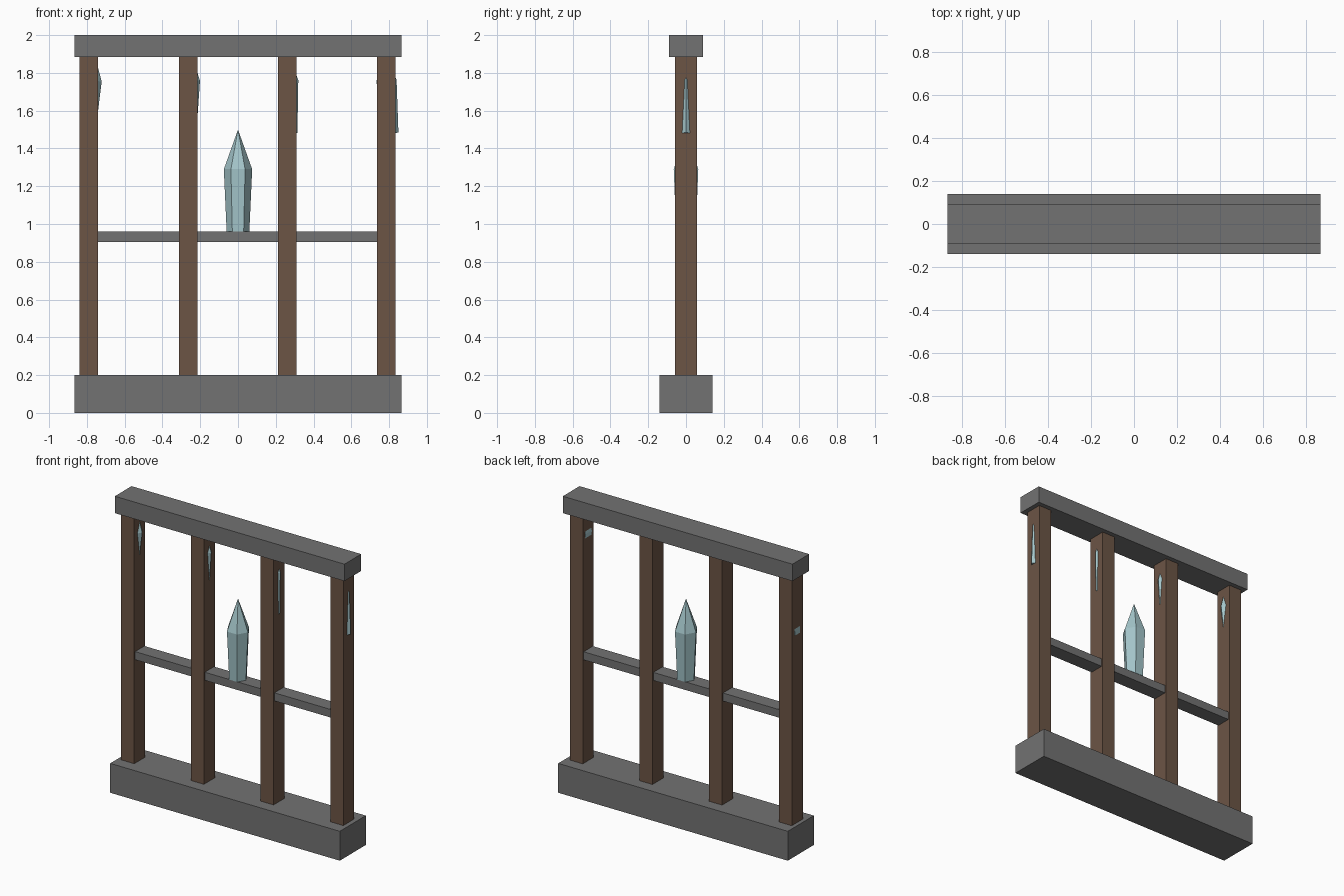
import bpy
import bmesh
import math
from mathutils import Matrix

if "Cube" in bpy.data.objects:
    bpy.data.objects.remove(bpy.data.objects["Cube"])


def material(name, rgb):
    m = bpy.data.materials.new(name)
    m.diffuse_color = (*rgb, 1.0)
    m.use_nodes = True
    m.node_tree.nodes["Principled BSDF"].inputs["Base Color"].default_value = m.diffuse_color
    return m


STONE = material("grey stone", (0.17, 0.17, 0.17))
WOOD = material("brown wood", (0.15, 0.09, 0.06))
CRYSTAL = material("pale blue crystal", (0.37, 0.56, 0.59))


def finish(name, bm, mat):
    bmesh.ops.recalc_face_normals(bm, faces=bm.faces)
    mesh = bpy.data.meshes.new(name)
    bm.to_mesh(mesh)
    bm.free()
    mesh.materials.append(mat)
    ob = bpy.data.objects.new(name, mesh)
    bpy.context.collection.objects.link(ob)
    return ob


def box(name, x, width, depth, z0, z1, mat):
    bm = bmesh.new()
    fit = Matrix.Translation((x, 0, (z0 + z1) / 2)) @ Matrix.Diagonal((width, depth, z1 - z0, 1))
    bmesh.ops.create_cube(bm, size=1, matrix=fit)
    finish(name, bm, mat)


def crystal(name, x, z, sides, r_base, r_wide, h_wide, h_tip, lean=0.0):
    """Faceted prism that widens upward and ends in a point."""
    bm = bmesh.new()
    rings = []
    for r, h in ((r_base, 0), (r_wide, h_wide)):
        rings.append([bm.verts.new((r * math.cos(a), r * math.sin(a), h))
                      for a in (math.tau * i / sides for i in range(sides))])
    tip = bm.verts.new((0, 0, h_tip))
    low, high = rings
    bm.faces.new(low[::-1])
    for i in range(sides):
        j = (i + 1) % sides
        bm.faces.new((low[i], low[j], high[j], high[i]))
        bm.faces.new((high[i], high[j], tip))
    ob = finish(name, bm, CRYSTAL)
    ob.location = (x, 0, z)
    ob.rotation_euler.y = lean


# Stone beams and shelf
box("base_beam", 0, 1.73, 0.28, 0.0, 0.2, STONE)
box("top_beam", 0, 1.73, 0.18, 1.885, 2.0, STONE)
box("shelf", 0, 1.58, 0.10, 0.905, 0.96, STONE)

# Wooden posts, each with a leaning crystal set in its upper part
for i in range(4):
    t = i - 1.5
    box(f"post_{i + 1}", t * 0.525 - 0.002, 0.098, 0.118, 0.002, 1.9, WOOD)
    crystal(f"post_crystal_{i + 1}", t * 0.535, 1.48, 5,
            0.047, 0.059, 0.28, 0.45, lean=-t * 0.052)

# Large centre crystal standing on the shelf
crystal("centre_crystal", 0, 0.96, 6, 0.06, 0.075, 0.33, 0.54)
